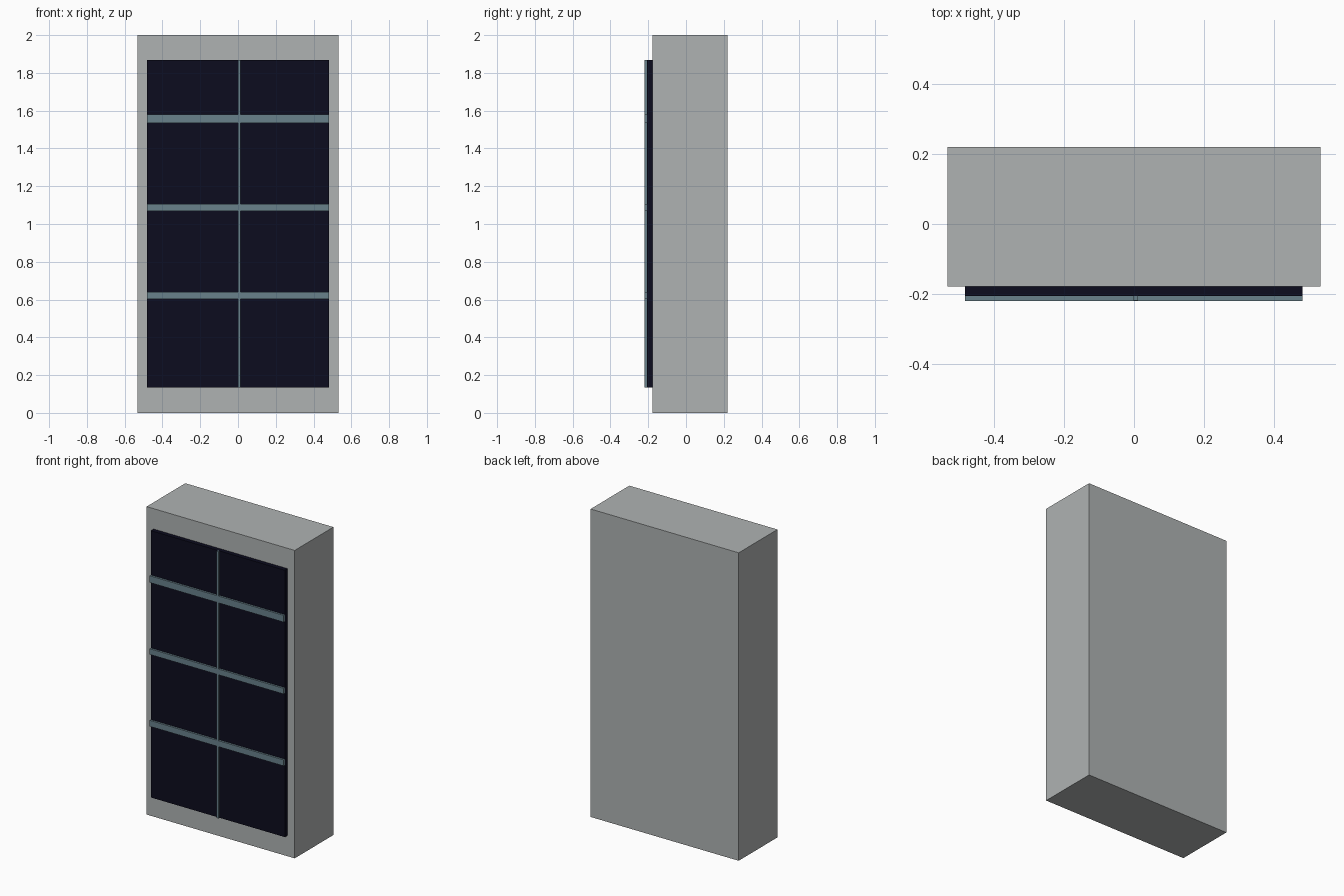
import bpy

if "Cube" in bpy.data.objects:
    bpy.data.objects.remove(bpy.data.objects["Cube"])


def material(name, rgb):
    m = bpy.data.materials.new(name)
    m.diffuse_color = (*rgb, 1.0)
    m.use_nodes = True
    m.node_tree.nodes["Principled BSDF"].inputs["Base Color"].default_value = m.diffuse_color
    return m


stone = material("pale grey", (0.43, 0.45, 0.45))
navy = material("dark navy", (0.0035, 0.0035, 0.013))
steel = material("blue grey", (0.14, 0.22, 0.26))


def box(name, x, y, z, mat):
    """Box from (min, max) ranges on each axis."""
    ranges = (x, y, z)
    bpy.ops.mesh.primitive_cube_add(size=1, location=[(a + b) / 2 for a, b in ranges])
    ob = bpy.context.object
    ob.name = name
    ob.scale = [b - a for a, b in ranges]
    bpy.ops.object.transform_apply(location=False, rotation=False, scale=True)
    ob.data.materials.append(mat)
    return ob


# Wall block
box("wall_block", (-0.532, 0.532), (-0.178, 0.219), (0, 2), stone)

# Glass panel standing proud of the wall
box("glass_panel", (-0.482, 0.481), (-0.206, -0.178), (0.135, 1.868), navy)

# Vertical glazing bar
box("vertical_bar", (-0.001, 0.012), (-0.2185, -0.204), (0.135, 1.868), steel)

# Three horizontal glazing bars
for i, (low, high) in enumerate([(0.602, 0.641), (1.069, 1.106), (1.536, 1.580)]):
    box(f"horizontal_bar_{i + 1}", (-0.482, 0.481), (-0.219, -0.204), (low, high), steel)
